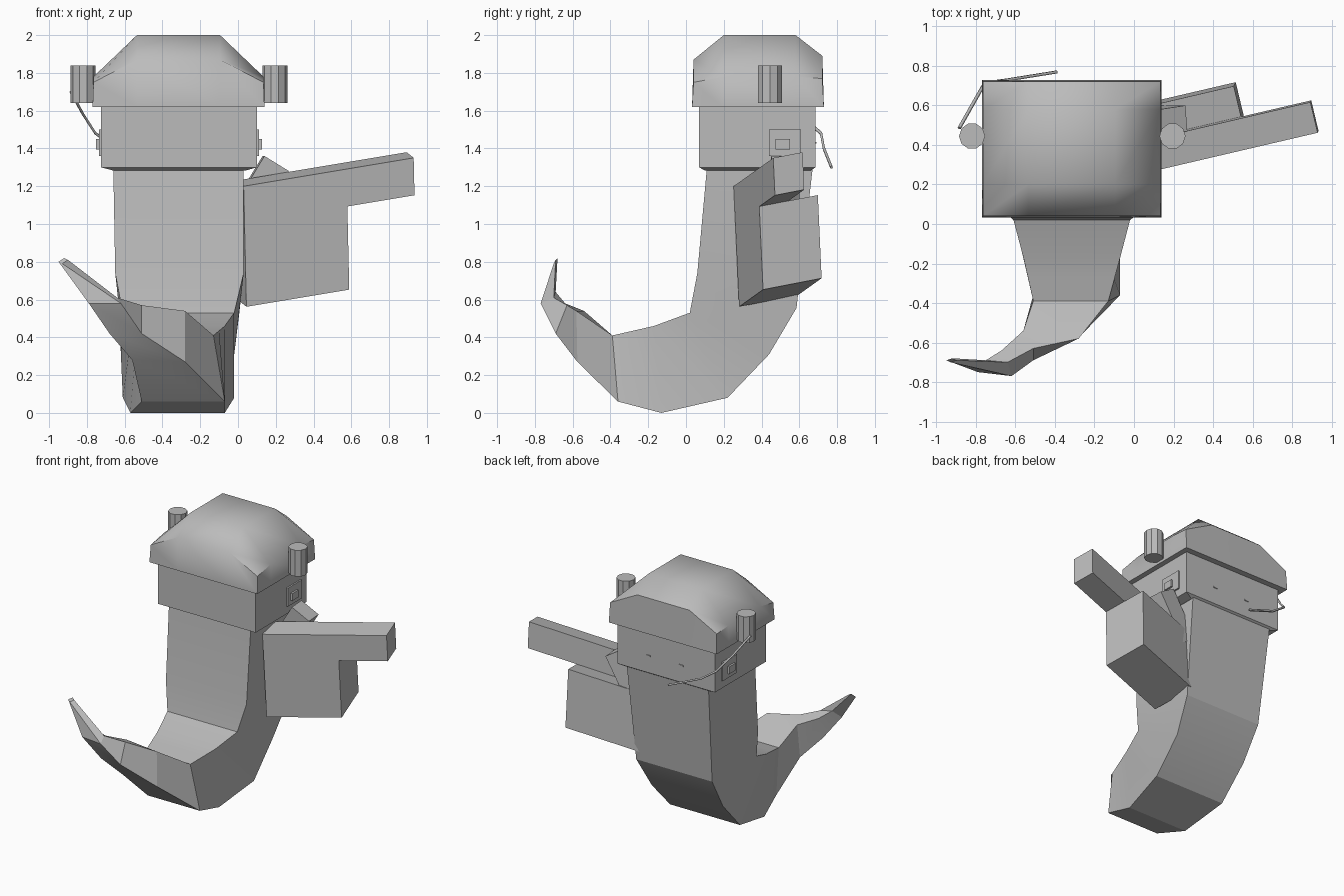
import bpy, bmesh, math
from mathutils import Vector, Matrix

if "Cube" in bpy.data.objects:
    bpy.data.objects.remove(bpy.data.objects["Cube"])

grey = bpy.data.materials.new("plain grey")
grey.diffuse_color = (0.5, 0.5, 0.5, 1)
grey.use_nodes = True
grey.node_tree.nodes["Principled BSDF"].inputs["Base Color"].default_value = grey.diffuse_color


def make(name, verts, faces, smooth=None):
    mesh = bpy.data.meshes.new(name)
    mesh.from_pydata([tuple(v) for v in verts], [], faces)
    bm = bmesh.new()
    bm.from_mesh(mesh)
    bmesh.ops.recalc_face_normals(bm, faces=bm.faces)
    bm.to_mesh(mesh)
    bm.free()
    mesh.materials.append(grey)
    ob = bpy.data.objects.new(name, mesh)
    bpy.context.collection.objects.link(ob)
    if smooth:
        bpy.ops.object.select_all(action='DESELECT')
        ob.select_set(True)
        bpy.context.view_layer.objects.active = ob
        bpy.ops.object.shade_smooth_by_angle(angle=math.radians(smooth))
    return ob


def loft(name, rings, smooth=None):
    """Skin a list of equal rings and cap both ends."""
    n = len(rings[0])
    verts = [p for r in rings for p in r]
    faces = [(i*n + j, i*n + (j+1) % n, (i+1)*n + (j+1) % n, (i+1)*n + j)
             for i in range(len(rings)-1) for j in range(n)]
    faces += [tuple(range(n)), tuple(range(len(verts)-n, len(verts)))]
    return make(name, verts, faces, smooth)


def rect(x0, x1, y0, y1, z):
    return [(x0, y0, z), (x1, y0, z), (x1, y1, z), (x0, y1, z)]


def box(name, x0, x1, y0, y1, z0, z1):
    return loft(name, [rect(x0, x1, y0, y1, z0), rect(x0, x1, y0, y1, z1)])


def slanted_box(name, corner, a, b, c):
    """Box from a corner and three edge vectors."""
    p, a, b, c = map(Vector, (corner, a, b, c))
    return loft(name, [[p, p+a, p+a+b, p+b], [p+c, p+a+c, p+a+b+c, p+b+c]])


# Curved body: inner (y, z), outer (y, z), inner x range, outer x range
sections = [
    (.11, 1.29, .67, 1.29, -.66, .03, -.66, .03),
    (.06, .74, .585, .555, -.65, .03, -.63, .01),
    (.02, .53, .44, .31, -.61, -.02, -.62, -.02),
    (-.17, .46, .22, .08, -.56, -.07, -.61, -.02),
    (-.28, .435, -.13, 0, -.535, -.10, -.57, -.07),
    (-.39, .41, -.36, .06, -.51, -.13, -.51, -.07),
]
rings = [[(a, yi, zi), (b, yi, zi), (d, yo, zo), (c, yo, zo)]
         for yi, zi, yo, zo, a, b, c, d in sections]
# Twisting tail tip
rings += [
    [(-.56, -.54, .54), (-.28, -.58, .54), (-.28, -.575, .27), (-.56, -.575, .28)],
    [(-.67, -.64, .58), (-.51, -.63, .57), (-.51, -.69, .42), (-.68, -.68, .42)],
    [(-.75, -.69, .64), (-.64, -.70, .61), (-.62, -.77, .58), (-.79, -.75, .58)],
    [(-.92, -.68, .82), (-.90, -.69, .81), (-.93, -.70, .79), (-.95, -.69, .80)],
]
loft("body_and_tail", rings, 20)

# Head with a chamfered underside
loft("head", [rect(-.66, .04, .10, .66, 1.283), rect(-.725, .10, .07, .685, 1.30),
              rect(-.725, .10, .07, .685, 1.63)])

# Helmet: 4 x 4 grid dome with a straight rim below
xs, ys = (-.765, -.535, -.095, .135), (.04, .20, .58, .722)
heights = [[1.75, 1.87, 1.87, 1.75], [1.78, 2, 2, 1.78],
           [1.78, 2, 2, 1.78], [1.77, 1.89, 1.89, 1.77]]
verts = [(xs[i], ys[j], heights[j][i]) for j in range(4) for i in range(4)]
faces = [(j*4+i, j*4+i+1, j*4+i+5, j*4+i+4) for j in range(3) for i in range(3)]
border = [0, 1, 2, 3, 7, 11, 15, 14, 13, 12, 8, 4]
for k in border:
    x, y, z = verts[k]
    verts.append((x + (.005 if x > 0 else -.005 if x < -.7 else 0),
                  y + (-.008 if y < .1 else .008 if y > .7 else 0), 1.62))
faces += [(border[k], border[(k+1) % 12], 16 + (k+1) % 12, 16 + k) for k in range(12)]
faces.append(tuple(range(16, 28)))
make("helmet", verts, faces, 50)

# Side canisters and ear plates
for side, cx, face in (("left", -.82, -.725), ("right", .195, .10)):
    loft(side + "_canister",
         [[(cx + .066*math.cos(t*math.tau/10), .445 + .066*math.sin(t*math.tau/10), z)
           for t in range(10)] for z in (1.64, 1.84)])
    s = -1 if side == "left" else 1
    for label, d, y0, y1, z0, z1 in (("ear_plate", .012, .44, .61, 1.36, 1.50),
                                     ("ear_stud", .026, .475, .55, 1.395, 1.45)):
        box(f"{side}_{label}", *sorted((face - s*.02, face + s*d)), y0, y1, z0, z1)

# Small eyes on the back-facing side of the head
for label, x in (("right", -.16), ("left", -.44)):
    box(label + "_eye", x - .018, x + .018, .68, .69, 1.425, 1.435)

# Bent microphone wire
curve = bpy.data.curves.new("microphone_wire", 'CURVE')
curve.dimensions = '3D'
curve.bevel_depth = .009
curve.bevel_resolution = 0
curve.use_fill_caps = True
path = [(-.885, .485, 1.70), (-.82, .60, 1.58), (-.755, .715, 1.48),
        (-.64, .73, 1.40), (-.39, .77, 1.30)]
spline = curve.splines.new('POLY')
spline.points.add(len(path) - 1)
for p, co in zip(spline.points, path):
    p.co = (*co, 1)
curve.materials.append(grey)
bpy.context.collection.objects.link(bpy.data.objects.new("microphone_wire", curve))

# Slanted arm: long bar above a deeper block
along = Vector((.90, .21, .15))
depth = Vector((-.037, .155, .03))
down = Vector((.01, .02, -.44))
start = Vector((.03, .252, 1.20))
slanted_box("arm_bar", start, along, depth, down * .45)
slanted_box("arm_block", start + down*.45, along*.605, depth*2, down)
# Shoulder piece behind the bar
slanted_box("shoulder", (.14, .45, 1.36), (.13, .02, -.08), (-.01, .13, 0), (-.20, 0, -.33))
